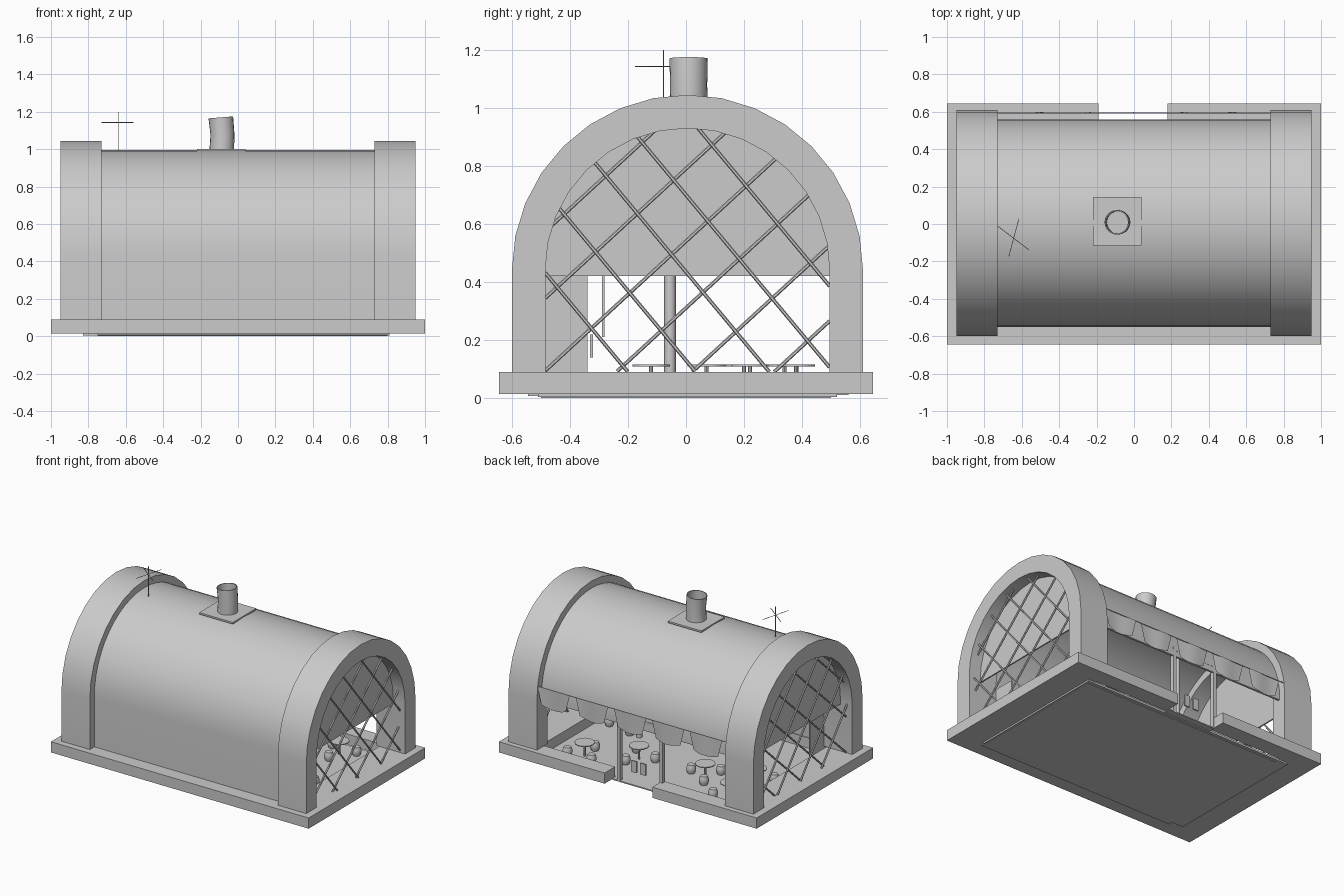
import bpy, math
from mathutils import Vector

if "Cube" in bpy.data.objects:
    bpy.data.objects.remove(bpy.data.objects["Cube"])

def mesh(name, verts, faces, smooth=False):
    me = bpy.data.meshes.new(name)
    me.from_pydata(verts, [], faces)
    ob = bpy.data.objects.new(name, me)
    bpy.context.collection.objects.link(ob)
    bpy.ops.object.select_all(action='DESELECT')
    bpy.context.view_layer.objects.active = ob
    ob.select_set(True)
    bpy.ops.object.mode_set(mode='EDIT')
    bpy.ops.mesh.select_all(action='SELECT')
    bpy.ops.mesh.normals_make_consistent(inside=False)
    bpy.ops.object.mode_set(mode='OBJECT')
    if smooth:
        bpy.ops.object.shade_smooth_by_angle(angle=math.radians(35))
    return ob

def box(name, x0, x1, y0, y1, z0, z1):
    v = [(x, y, z) for x in (x0, x1) for y in (y0, y1) for z in (z0, z1)]
    return mesh(name, v, [(0, 1, 3, 2), (4, 6, 7, 5), (0, 4, 5, 1),
                          (2, 3, 7, 6), (0, 2, 6, 4), (1, 5, 7, 3)])

def rod(name, a, b, r, n=6):
    a, b = Vector(a), Vector(b)
    d = b - a
    bpy.ops.mesh.primitive_cylinder_add(vertices=n, radius=r, depth=d.length, location=(a + b) / 2)
    ob = bpy.context.object
    ob.name = name
    ob.rotation_euler = d.to_track_quat('Z', 'Y').to_euler()
    if n > 8:
        bpy.ops.object.shade_smooth_by_angle(angle=math.radians(35))
    return ob

def lathe(name, profile, n, loc):
    """Spin (radius, z) points around a vertical axis."""
    v = [(loc[0] + r * math.cos(2 * math.pi * i / n), loc[1] + r * math.sin(2 * math.pi * i / n), loc[2] + z)
         for r, z in profile for i in range(n)]
    m = len(profile)
    f = [(j * n + i, j * n + (i + 1) % n, (j + 1) * n + (i + 1) % n, (j + 1) * n + i)
         for j in range(m - 1) for i in range(n)]
    f += [tuple(range(n)), tuple(range((m - 1) * n, m * n))]
    return mesh(name, v, f, True)

CY, CZ = 0.005, 0.44

def arch_line(r, z_front, z_back, n=16):
    """Horseshoe outline in the yz plane, from front foot to back foot."""
    arc = [(CY - r * math.cos(math.pi * i / n), CZ + r * math.sin(math.pi * i / n)) for i in range(n + 1)]
    return [(CY - r, z_front)] + arc + [(CY + r, z_back)]

def vault(name, x0, x1, outer, inner):
    """Thick arched strip between two outlines."""
    n = len(outer)
    v = [(x, y, z) for x in (x0, x1) for line in (outer, inner) for y, z in line]
    f = []
    for i in range(n - 1):
        f += [(i, i + 1, n + i + 1, n + i), (2*n + i, 3*n + i, 3*n + i + 1, 2*n + i + 1),
              (i, 2*n + i, 2*n + i + 1, i + 1), (n + i, n + i + 1, 3*n + i + 1, 3*n + i)]
    f += [(0, n, 3*n, 2*n), (n - 1, 3*n - 1, 4*n - 1, 2*n - 1)]
    return mesh(name, v, f, True)

# Stone base ring with a doorway gap at the back, and the sunken floor
box('base_front', -1, 1, -0.645, -0.53, 0.015, 0.09)
for s, nm in ((-1, 'left'), (1, 'right')):
    a, b = sorted((s * 0.75, s))
    box('base_' + nm, a, b, -0.53, 0.53, 0.015, 0.09)
box('base_back_left', -1, -0.19, 0.53, 0.645, 0.015, 0.09)
box('base_back_right', 0.18, 1, 0.53, 0.645, 0.015, 0.09)
box('floor', -0.83, 0.81, -0.51, 0.52, 0.004, 0.018)
box('front_footing', -0.75, 0.8, -0.545, -0.51, 0.008, 0.018)
box('floor_pad', -0.75, 0.8, -0.5, 0.5, 0.0, 0.006)
box('threshold', -0.19, 0.18, 0.515, 0.56, 0.01, 0.018)

# Barrel roof shell, open below along the back
vault('roof_shell', -0.735, 0.735, arch_line(0.555, 0.05, 0.42, 24), arch_line(0.54, 0.05, 0.42, 24))

def span(p, slope, z_at, clip=0.495):
    """Part of a slanted line lying inside the arch opening."""
    pts = []
    for i in range(401):
        y = -0.485 + 0.98 * i / 400
        z = z_at + slope * (y - p)
        if z > 0.09 and (z < CZ or math.hypot(y - CY, z - CZ) < clip):
            pts.append((y, z))
    return pts[0], pts[-1]

bars = [(-0.49, 0.92, z) for z in (-0.64, -0.38, -0.14, 0.09, 0.34, 0.57)]
bars += [(0, -1.2, z) for z in (-0.15, 0.13, 0.435, 0.70, 0.98)]
for s, nm in ((-1, 'left'), (1, 'right')):
    # End arches
    a, b = sorted((s * 0.73, s * 0.95))
    vault(nm + '_arch', a, b, arch_line(0.605, 0.09, 0.09), arch_line(0.49, 0.09, 0.09))
    # Upper end wall just behind the lattice, and side panel
    wall = arch_line(0.49, 0.42, 0.42)
    n = len(wall)
    v = [(s * x, y, z) for x in (0.85, 0.86) for y, z in wall]
    f = [tuple(range(n)), tuple(range(n, 2 * n))]
    f += [(i, (i + 1) % n, n + (i + 1) % n, n + i) for i in range(n)]
    mesh(nm + '_end_wall', v, f)
    a, b = sorted((s * 0.715, s * 0.725))
    box(nm + '_side_panel', a, b, -0.54, -0.34, 0.015, 0.42)
    # Lattice bars
    for p, slope, z in bars:
        (y0, z0), (y1, z1) = span(p, slope, z)
        x = s * (0.9 if slope > 0 else 0.91)
        rod(nm + '_lattice_bar', (x, y0, z0), (x, y1, z1), 0.0065)

# Cloth flaps hanging along the back eave
for k in range(5):
    cx = -0.57 + k * 0.295
    v, cols = [], 6
    for j in range(4):
        t = j / 3
        for i in range(cols + 1):
            u = 2 * i / cols - 1
            v.append((cx + u * (0.125 - 0.03 * t), 0.594 + 0.004 * math.sin(3 * u + k),
                      0.53 - 0.14 * t + 0.02 * u * u * t))
    f = [(j * 7 + i, j * 7 + i + 1, j * 7 + i + 8, j * 7 + i + 7) for j in range(3) for i in range(cols)]
    mesh('cloth_flap', v, f, True)
rod('flap_cord', (-0.73, 0.594, 0.53), (0.73, 0.594, 0.53), 0.003)

# Door frame and hanging signs
box('door_post_left', -0.21, -0.185, 0.53, 0.56, 0.015, 0.48)
box('door_post_right', 0.12, 0.145, 0.53, 0.56, 0.015, 0.48)
box('door_lintel', -0.21, 0.145, 0.53, 0.56, 0.46, 0.485)
box('hanging_sign', -0.07, -0.03, 0.54, 0.55, 0.1, 0.18)
box('hanging_sign', 0.0, 0.04, 0.54, 0.55, 0.1, 0.18)

# Interior posts and hanging strips
for x in (-0.4, 0.4):
    rod('roof_post', (x, -0.055, 0.015), (x, -0.055, 0.98), 0.02, 12)
box('hanging_strip', -0.1, -0.06, -0.29, -0.28, 0.21, 0.45)
box('wall_board', 0.0, 0.06, -0.33, -0.32, 0.14, 0.22)

# Round tables with barrel stools
for k, (tx, ty) in enumerate([(0.52, 0.38), (0.21, 0.22), (-0.29, 0.2), (-0.58, 0.34), (-0.6, 0.07), (0.55, -0.12)]):
    rod('table_leg', (tx, ty, 0.018), (tx, ty, 0.11), 0.007, 8)
    rod('table_top', (tx, ty, 0.109), (tx, ty, 0.115), 0.065, 12)
    for j in range(3):
        a = 0.5 + k * 0.8 + j * 2.09
        lathe('barrel_stool', [(0.024, 0), (0.031, 0.02), (0.031, 0.04), (0.024, 0.06)], 10,
              (tx + 0.11 * math.cos(a), ty + 0.11 * math.sin(a), 0.018))

# Bent open chimney on a roof plate
box('chimney_plate', -0.22, 0.04, -0.115, 0.145, 0.99, 1.002)
n = 20
rings = [(0.066, 0.99, -0.087), (0.064, 1.08, -0.083), (0.066, 1.17, -0.092),
         (0.06, 1.17, -0.092), (0.06, 1.01, -0.085)]
v = []
for r, z, cx in rings:
    tilt = 0.08 if z > 1.1 else 0
    for i in range(n):
        c, s = math.cos(2 * math.pi * i / n), math.sin(2 * math.pi * i / n)
        v.append((cx + r * c, 0.009 + r * s, z + tilt * r * c))
f = [(j * n + i, j * n + (i + 1) % n, (j + 1) * n + (i + 1) % n, (j + 1) * n + i)
     for j in range(4) for i in range(n)]
f.append(tuple(range(4 * n, 5 * n)))
mesh('chimney', v, f, True)

# Weather vane
rod('vane_pole', (-0.64, -0.078, 0.97), (-0.64, -0.078, 1.2), 0.002)
rod('vane_arm', (-0.73, -0.01, 1.143), (-0.56, -0.14, 1.143), 0.002)
rod('vane_arm', (-0.67, -0.175, 1.143), (-0.615, 0.03, 1.143), 0.002)
